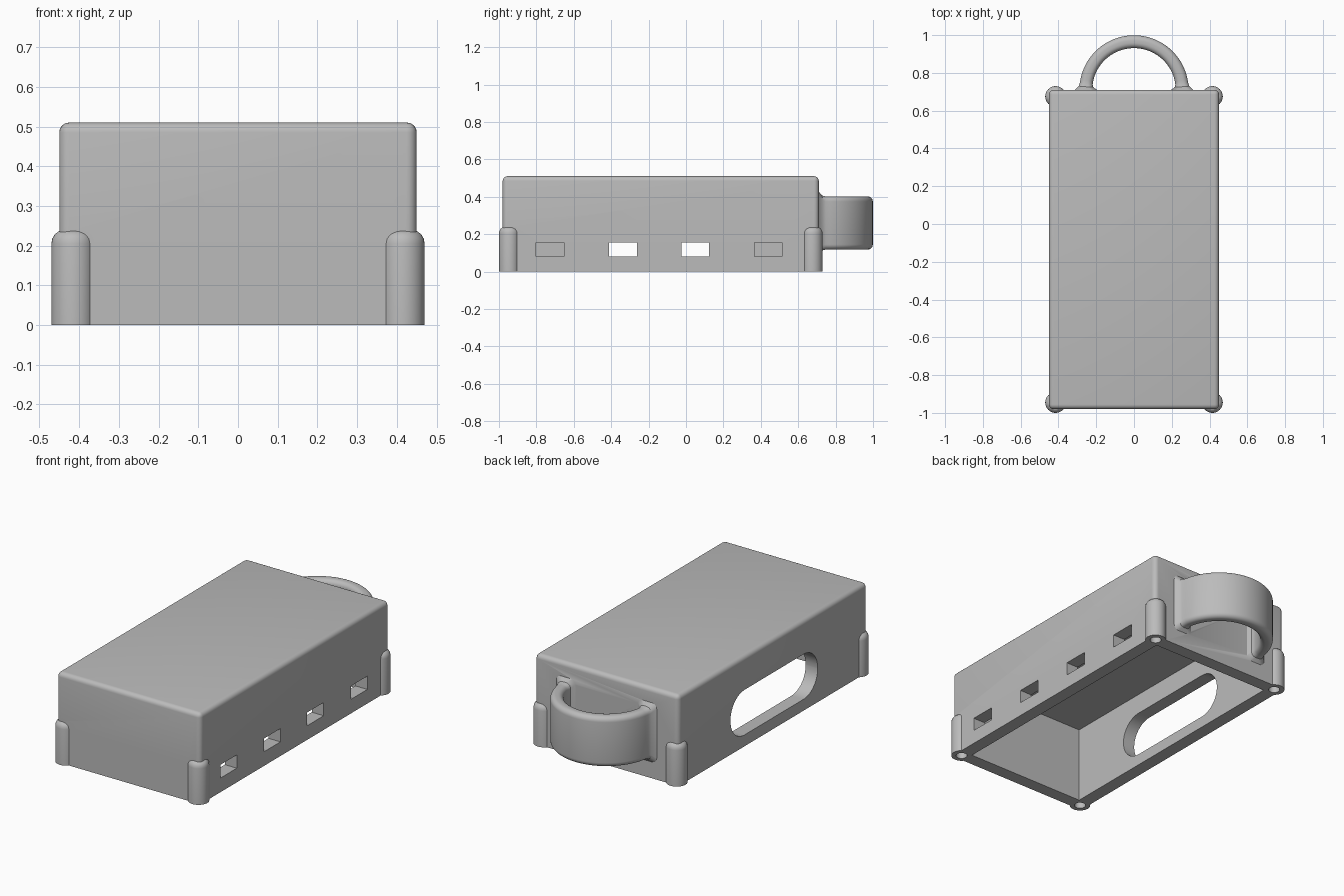
import bpy, bmesh, math
from mathutils import Vector

if "Cube" in bpy.data.objects:
    bpy.data.objects.remove(bpy.data.objects["Cube"])

grey = bpy.data.materials.new("light grey plastic")
grey.diffuse_color = (0.5, 0.5, 0.5, 1)
grey.use_nodes = True
grey.node_tree.nodes["Principled BSDF"].inputs["Base Color"].default_value = grey.diffuse_color

X, Y0, Y1, H, WALL = 0.45, -0.98, 0.71, 0.51, 0.075


def finish(name, bm):
    bmesh.ops.recalc_face_normals(bm, faces=bm.faces)
    me = bpy.data.meshes.new(name)
    bm.to_mesh(me)
    bm.free()
    me.materials.append(grey)
    ob = bpy.data.objects.new(name, me)
    bpy.context.collection.objects.link(ob)
    return ob


def box_bm(lo, hi):
    bm = bmesh.new()
    bmesh.ops.create_cube(bm, size=1)
    for v in bm.verts:
        v.co = Vector([(a + b) / 2 + c * (b - a) for a, b, c in zip(lo, hi, v.co)])
    return bm


def lathe(name, profile, cx, cy, n=32):
    """Closed solid of revolution about a vertical axis."""
    bm = bmesh.new()
    rings = [[bm.verts.new((cx + r * math.cos(2 * math.pi * i / n),
                            cy + r * math.sin(2 * math.pi * i / n), z))
              for i in range(n)] for r, z in profile]
    for a, b in zip(rings, rings[1:]):
        for i in range(n):
            j = (i + 1) % n
            bm.faces.new((a[i], a[j], b[j], b[i]))
    bm.faces.new(rings[0])
    bm.faces.new(rings[-1])
    return finish(name, bm)


def rounded_outline(w, h, r, n=6):
    """Rounded rectangle outline centred on the origin."""
    pts = []
    for k, (sx, sy) in enumerate(((1, 1), (-1, 1), (-1, -1), (1, -1))):
        for i in range(n + 1):
            a = math.pi / 2 * (k + i / n)
            pts.append((sx * (w / 2 - r) + r * math.cos(a),
                        sy * (h / 2 - r) + r * math.sin(a)))
    return pts


def loft(name, sections):
    bm = bmesh.new()
    rings = [[bm.verts.new(p) for p in s] for s in sections]
    for a, b in zip(rings, rings[1:]):
        for i in range(len(a)):
            j = (i + 1) % len(a)
            bm.faces.new((a[i], a[j], b[j], b[i]))
    bm.faces.new(rings[0])
    bm.faces.new(rings[-1])
    return finish(name, bm)


def boolean(target, tool, op):
    m = target.modifiers.new(op.lower(), 'BOOLEAN')
    m.operation, m.object, m.solver = op, tool, 'EXACT'
    bpy.context.view_layer.objects.active = target
    bpy.ops.object.modifier_apply(modifier=m.name)
    bpy.data.objects.remove(tool)


# Case body: rounded on all edges but the open bottom
bm = box_bm((-X, Y0, 0), (X, Y1, H))
edges = [e for e in bm.edges if max(v.co.z for v in e.verts) > 0.1]
bmesh.ops.bevel(bm, geom=edges, offset=0.025, segments=5, profile=0.5, affect='EDGES')
case = finish("case", bm)

# Corner screw posts with rounded tops
posts = [(sx * 0.415, y) for sx in (-1, 1) for y in (Y0 + 0.035, Y1 - 0.035)]
for cx, cy in posts:
    boolean(case, lathe("post", [(0.055, 0), (0.055, 0.205), (0.053, 0.217), (0.047, 0.228),
                                 (0.037, 0.236), (0.02, 0.24)], cx, cy), 'UNION')

# Strap loop on the back: swept half ring, flaring where it meets the case
sections = []
STEPS = 48
for i in range(STEPS + 1):
    a = math.pi * i / STEPS
    rise = 0.255 * math.sin(a)
    flare = 0.025 * (1 - math.sqrt(max(0, 1 - (1 - min(1, rise / 0.04)) ** 2)))
    ring = rounded_outline(0.068 + 2 * flare, 0.285 + 2 * flare, 0.028)
    sections.append([((0.255 + u) * math.cos(a), Y1 + (0.255 + u) * math.sin(a), 0.26 + v)
                     for u, v in ring])
root = [[(x, y - 0.02, z) for x, y, z in sections[k]] for k in (0, -1)]
sections = [root[0]] + sections + [root[1]]
boolean(case, loft("strap_loop", sections), 'UNION')

# Hollow interior
boolean(case, finish("hollow", box_bm((-X + WALL, Y0 + WALL, -0.1),
                                      (X - WALL, Y1 - WALL, H - WALL))), 'DIFFERENCE')

# Screw holes in the posts
for cx, cy in posts:
    boolean(case, lathe("hole", [(0.03, -0.05), (0.03, 0.2)], cx, cy, 24), 'DIFFERENCE')

# Four small windows in the right wall
for y in (-0.727, -0.337, 0.05, 0.44):
    boolean(case, finish("window", box_bm((0.3, y - 0.074, 0.08), (0.6, y + 0.074, 0.155))),
            'DIFFERENCE')

# Long rounded opening in the left wall
slot = rounded_outline(0.78, 0.255, 0.126, 10)
boolean(case, loft("slot", [[(x, -0.145 + u, 0.192 + v) for u, v in slot]
                            for x in (-0.6, -0.3)]), 'DIFFERENCE')

# Smooth shading with crisp edges
bpy.ops.object.select_all(action='DESELECT')
case.select_set(True)
bpy.context.view_layer.objects.active = case
bpy.ops.object.shade_smooth_by_angle(angle=math.radians(32))
